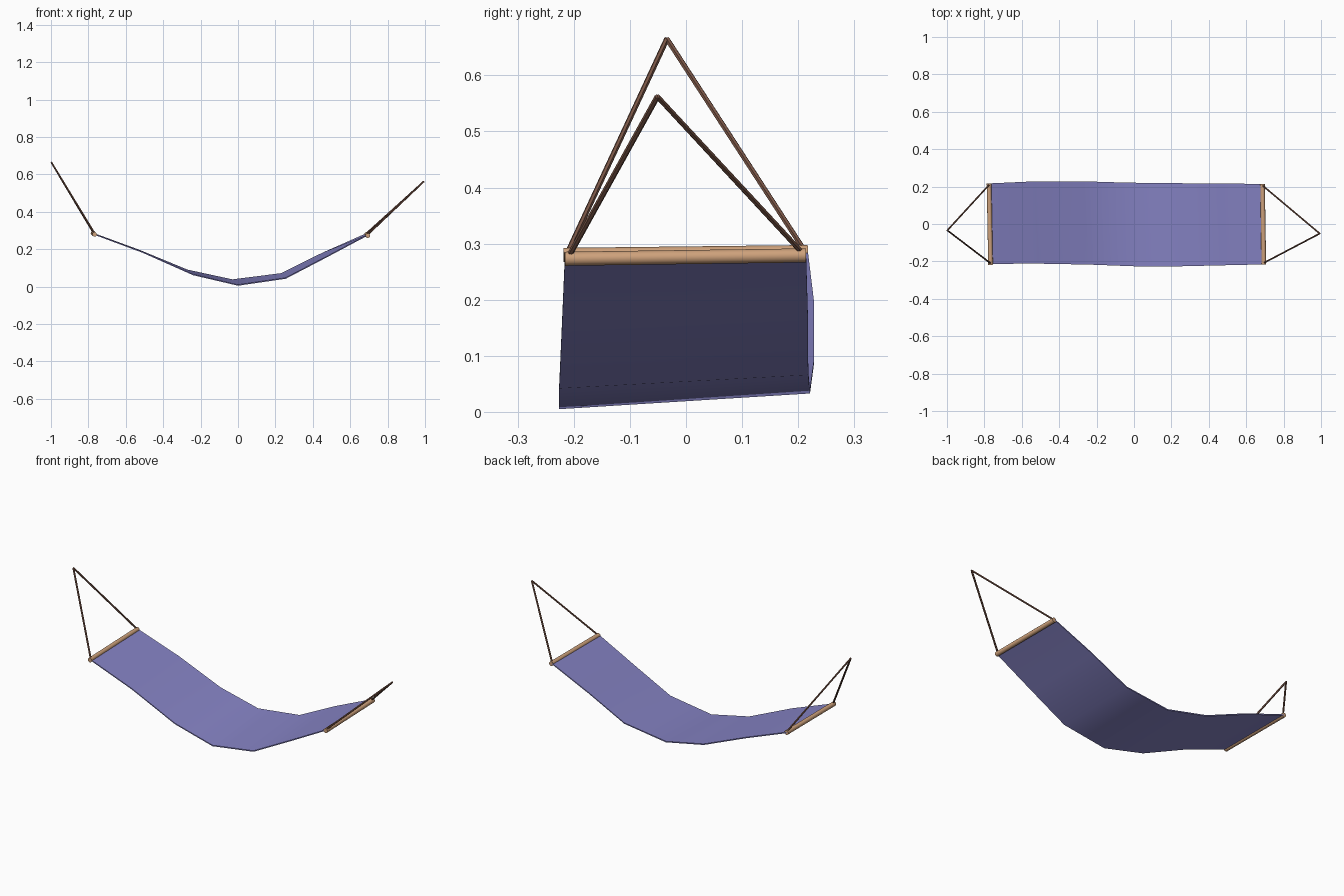
import bpy, bmesh
from mathutils import Vector

if "Cube" in bpy.data.objects:
    bpy.data.objects.remove(bpy.data.objects["Cube"])


def material(name, color):
    m = bpy.data.materials.new(name)
    m.diffuse_color = (*color, 1)
    m.use_nodes = True
    m.node_tree.nodes["Principled BSDF"].inputs["Base Color"].default_value = m.diffuse_color
    return m


fabric = material("fabric", (0.24, 0.23, 0.56))
wood = material("wood", (0.62, 0.36, 0.20))
rope = material("rope", (0.19, 0.09, 0.06))


def finish(name, bm, mat, angle):
    bmesh.ops.recalc_face_normals(bm, faces=bm.faces)
    me = bpy.data.meshes.new(name)
    bm.to_mesh(me)
    bm.free()
    ob = bpy.data.objects.new(name, me)
    bpy.context.collection.objects.link(ob)
    me.materials.append(mat)
    bpy.ops.object.select_all(action='DESELECT')
    ob.select_set(True)
    bpy.context.view_layer.objects.active = ob
    bpy.ops.object.shade_smooth_by_angle(angle=angle)
    return ob


def rod(name, a, b, r, sides, mat):
    a, b = Vector(a), Vector(b)
    bm = bmesh.new()
    bmesh.ops.create_cone(bm, cap_ends=True, segments=sides, radius1=r, radius2=r,
                          depth=(b - a).length)
    bm.transform((b - a).to_track_quat('Z', 'Y').to_matrix().to_4x4())
    bmesh.ops.translate(bm, vec=(a + b) / 2, verts=bm.verts)
    return finish(name, bm, mat, 0.9)


# Sling: front and back edge paths joined into a thin solid sheet
front = [(-0.768, -0.213, 0.280), (-0.51, -0.212, 0.184), (-0.24, -0.217, 0.064), (0.0, -0.226, 0.008),
         (0.255, -0.226, 0.045), (0.47, -0.221, 0.157), (0.69, -0.216, 0.274)]
back = [(-0.775, 0.217, 0.285), (-0.53, 0.228, 0.195), (-0.27, 0.228, 0.088), (-0.03, 0.221, 0.036),
        (0.23, 0.218, 0.069), (0.45, 0.217, 0.178), (0.683, 0.214, 0.281)]
t = Vector((0, 0, 0.003))
bm = bmesh.new()
rings = []
for f, b in zip(front, back):
    f, b = Vector(f), Vector(b)
    rings.append([bm.verts.new(p) for p in (f - t, b - t, b + t, f + t)])
for p, q in zip(rings, rings[1:]):
    for i in range(4):
        j = (i + 1) % 4
        bm.faces.new((p[i], p[j], q[j], q[i]))
bm.faces.new(rings[0])
bm.faces.new(rings[-1])
finish("sling_fabric", bm, fabric, 0.7)

# Spreader bars, each with two ropes meeting at a hanging point
ends = {
    "left": ((-0.767, -0.218, 0.280), (-0.775, 0.217, 0.285), (-0.998, -0.034, 0.665)),
    "right": ((0.694, -0.216, 0.273), (0.687, 0.214, 0.279), (0.993, -0.051, 0.562)),
}
for side, (f, b, apex) in ends.items():
    rod(side + "_spreader_bar", f, b, 0.0125, 12, wood)
    for label, end, s in (("front", f, 1), ("back", b, -1)):
        start = Vector(end) + Vector((0, 0.008 * s, 0.006))
        rod(f"{side}_{label}_rope", start, apex, 0.005, 6, rope)
